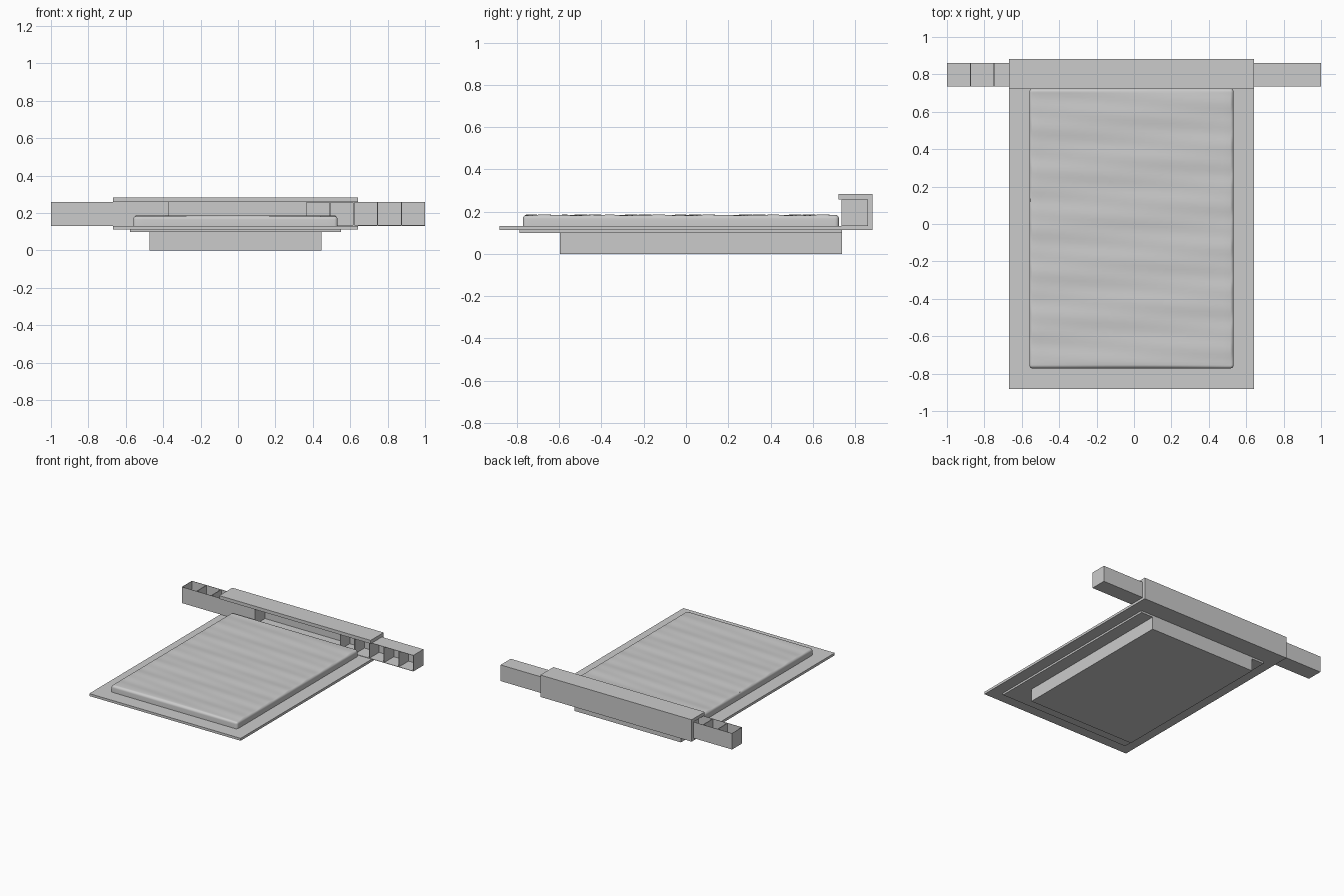
import bpy, bmesh, math
from mathutils import Vector

if "Cube" in bpy.data.objects:
    bpy.data.objects.remove(bpy.data.objects["Cube"])


def finish(bm, name):
    bmesh.ops.recalc_face_normals(bm, faces=bm.faces)
    me = bpy.data.meshes.new(name)
    bm.to_mesh(me)
    bm.free()
    ob = bpy.data.objects.new(name, me)
    bpy.context.collection.objects.link(ob)
    return ob


def box_bm(x0, x1, y0, y1, z0, z1):
    bm = bmesh.new()
    bmesh.ops.create_cube(bm, size=1)
    for v in bm.verts:
        v.co = Vector(((x0 + x1) / 2 + v.co.x * (x1 - x0),
                       (y0 + y1) / 2 + v.co.y * (y1 - y0),
                       (z0 + z1) / 2 + v.co.z * (z1 - z0)))
    return bm


def cut(bm, axis, values):
    normal, point = Vector(), Vector()
    normal[axis] = 1
    for value in values:
        point[axis] = value
        bmesh.ops.bisect_plane(bm, geom=bm.verts[:] + bm.edges[:] + bm.faces[:],
                               plane_co=point, plane_no=normal)


# Plinth and the thin step below the frame
finish(box_bm(-0.473, 0.447, -0.597, 0.738, 0, 0.098), "plinth")
finish(box_bm(-0.578, 0.55, -0.787, 0.738, 0.098, 0.113), "under_frame")

# Bed platform and C-shaped headboard housing as one profile run along x
profile = [(-0.883, 0.113), (0.883, 0.113), (0.883, 0.284), (0.722, 0.284),
           (0.722, 0.258), (0.86, 0.258), (0.86, 0.132), (-0.883, 0.132)]
bm = bmesh.new()
face = bm.faces.new([bm.verts.new((-0.667, y, z)) for y, z in profile])
ext = bmesh.ops.extrude_face_region(bm, geom=[face])
bmesh.ops.translate(bm, vec=(1.308, 0, 0),
                    verts=[g for g in ext["geom"] if isinstance(g, bmesh.types.BMVert)])
finish(bm, "platform_headboard")


# Sliding shelf boxes with five cells, open towards the given direction
def shelf(name, x0, x1, opening):
    bm = box_bm(x0, x1, 0.735, 0.86, 0.132, 0.258)
    cut(bm, 0, [x0 + (x1 - x0) * i / 5 for i in range(1, 5)])
    bm.normal_update()
    cells = [f for f in bm.faces if f.normal.dot(opening) > 0.9]
    bmesh.ops.inset_individual(bm, faces=cells, thickness=0.004)
    cells = bmesh.ops.extrude_discrete_faces(bm, faces=cells)["faces"]
    bmesh.ops.translate(bm, vec=opening * -0.119,
                        verts=list({v for f in cells for v in f.verts}))
    finish(bm, name)


shelf("left_shelf", -1.0, -0.369, Vector((0, 0, 1)))
shelf("right_shelf", 0.365, 1.0, Vector((0, -1, 0)))

# Mattress: rounded upper edges and a faintly rippled top
bm = box_bm(-0.56, 0.533, -0.772, 0.724, 0.132, 0.184)
bmesh.ops.bevel(bm, geom=[e for e in bm.edges if any(v.co.z > 0.15 for v in e.verts)],
                offset=0.018, segments=5, profile=0.5, affect='EDGES')
cut(bm, 0, [-0.5 + 0.075 * i for i in range(14)])
cut(bm, 1, [-0.735 + 0.0205 * i for i in range(71)])
for v in bm.verts:
    if v.co.z > 0.183:
        x, y = v.co.x, v.co.y
        v.co.z += 0.0018 * math.sin(24 * y - 3 * x) + 0.0012 * math.sin(57 * y + 5 * x)
ob = finish(bm, "mattress")
bpy.context.view_layer.objects.active = ob
ob.select_set(True)
bpy.ops.object.shade_smooth_by_angle(angle=math.radians(40))
